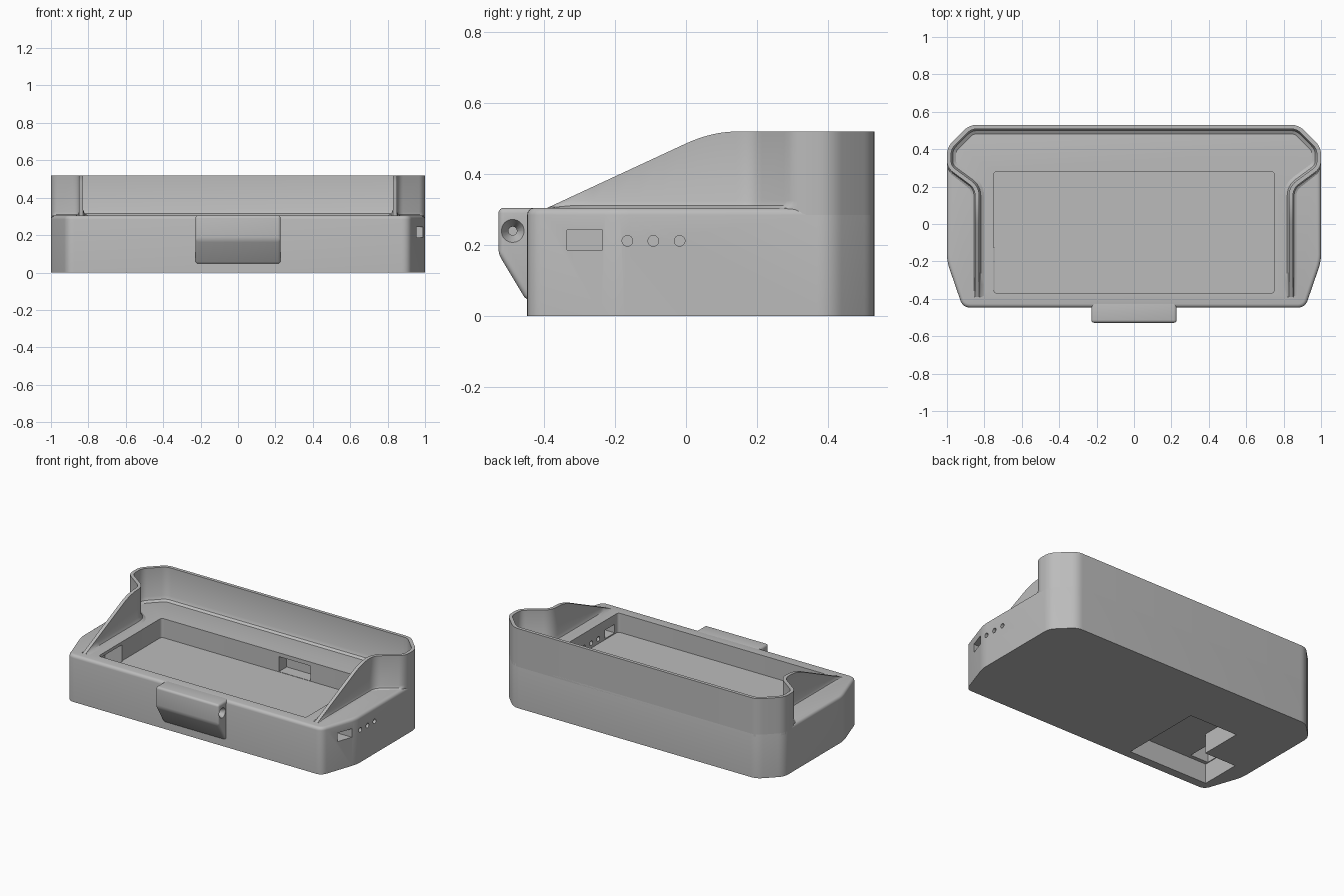
import bpy, bmesh, math
from mathutils import Vector, Matrix

cube = bpy.data.objects.get("Cube")
if cube:
    bpy.data.objects.remove(cube, do_unlink=True)

grey = bpy.data.materials.new("light_grey")
grey.use_nodes = True
grey.diffuse_color = (0.5, 0.5, 0.5, 1)
grey.node_tree.nodes["Principled BSDF"].inputs["Base Color"].default_value = (0.5, 0.5, 0.5, 1)

DECK, TOP, FLOOR = 0.305, 0.52, 0.18


def make_object(name, bm):
    bmesh.ops.recalc_face_normals(bm, faces=bm.faces)
    me = bpy.data.meshes.new(name)
    bm.to_mesh(me)
    bm.free()
    me.materials.append(grey)
    ob = bpy.data.objects.new(name, me)
    bpy.context.collection.objects.link(ob)
    return ob


def mirrored(half):
    """Right half, front to back, followed by its mirror image."""
    return half + [(-x, y) for x, y in reversed(half)]


def rounded(points, d, closed, steps=6):
    """Replace each corner by a short curve."""
    pts = [Vector(p) for p in points]
    out = []
    for i, p in enumerate(pts):
        if not closed and i in (0, len(pts) - 1):
            out.append(p)
            continue
        a = p + (pts[i - 1] - p).normalized() * d
        b = p + (pts[(i + 1) % len(pts)] - p).normalized() * d
        for k in range(steps + 1):
            t = k / steps
            out.append(a * (1 - t) ** 2 + p * 2 * t * (1 - t) + b * t * t)
    return out


def normals(pts, closed):
    """Outward mitred normals along a counter-clockwise path."""
    n, out = len(pts), []
    for i, p in enumerate(pts):
        before = pts[i - 1] if closed or i else p
        after = pts[(i + 1) % n] if closed or i < n - 1 else p
        sides = [Vector((v.y, -v.x)).normalized() for v in (p - before, after - p) if v.length > 1e-6]
        m = sum(sides, Vector((0, 0))).normalized()
        out.append(m / max(m.dot(sides[0]), 0.5))
    return out


def loft(name, rings, loop):
    """Skin a list of rings; loop says each ring is closed. Ends are capped."""
    bm = bmesh.new()
    vs = [[bm.verts.new(p) for p in ring] for ring in rings]
    n = len(vs[0])
    for a, b in zip(vs, vs[1:]):
        for i in range(n if loop else n - 1):
            j = (i + 1) % n
            bm.faces.new((a[i], a[j], b[j], b[i]))
    bm.faces.new(vs[0])
    bm.faces.new(vs[-1])
    return make_object(name, bm)


def prism(name, pts, z0, z1):
    return loft(name, [[(p[0], p[1], z) for p in pts] for z in (z0, z1)], True)


def box(x0, x1, y0, y1, z0, z1):
    return prism("cutter", [(x0, y0), (x1, y0), (x1, y1), (x0, y1)], z0, z1)


def cone(x0, x1, y, z, r0, r1):
    """Round cutter lying along x."""
    bm = bmesh.new()
    place = Matrix.Translation(((x0 + x1) / 2, y, z)) @ Matrix.Rotation(math.pi / 2, 4, "Y")
    bmesh.ops.create_cone(bm, cap_ends=True, segments=32, radius1=r0, radius2=r1,
                          depth=x1 - x0, matrix=place)
    return make_object("cutter", bm)


def finish(ob, cutters=()):
    """Cut, bake the modifiers and smooth the curved faces."""
    for c in cutters:
        m = ob.modifiers.new("cut", "BOOLEAN")
        m.operation, m.solver, m.object = "DIFFERENCE", "EXACT", c
    bpy.context.view_layer.update()
    dg = bpy.context.evaluated_depsgraph_get()
    me = bpy.data.meshes.new_from_object(ob.evaluated_get(dg))
    ob.modifiers.clear()
    ob.data = me
    for c in cutters:
        bpy.data.objects.remove(c, do_unlink=True)
    bpy.ops.object.select_all(action="DESELECT")
    ob.select_set(True)
    bpy.context.view_layer.objects.active = ob
    bpy.ops.object.shade_smooth_by_angle(angle=math.radians(32))


# Lower body with a rounded upper edge
outline = rounded(mirrored([(0.915, -0.447), (1, -0.2), (1, 0.41), (0.88, 0.53)]), 0.04, True)
out_n = normals(outline, True)
R = 0.02
levels = [(0, 0)] + [(R * (1 - math.cos(a)), DECK - R + R * math.sin(a))
                     for a in (k * math.pi / 8 for k in range(5))]
body = loft("lower_body", [[(*(p - n * inset), z) for p, n in zip(outline, out_n)]
                           for inset, z in levels], True)

# Tray pocket, side ports, cable ways and underside recess
tray = rounded(mirrored([(0.75, -0.37), (0.75, 0.28)]), 0.02, True)
cuts = [prism("cutter", tray, FLOOR, 0.4),
        box(0.7, 1.1, -0.335, -0.235, 0.187, 0.243),
        box(0.1, 0.33, 0.25, 0.36, FLOOR + 0.002, 0.28),
        prism("cutter", [(-0.3, -0.39), (-0.3, 0.165), (-0.65, 0.165), (-0.65, -0.12),
                         (-0.88, -0.12), (-0.88, -0.39)], -0.1, 0.13),
        box(-0.875, -0.745, -0.365, -0.125, 0.1, 0.285)]
cuts += [cone(0.7, 1.1, y, 0.212, 0.015, 0.015) for y in (-0.165, -0.092, -0.018)]
finish(body, cuts)


# Raised wall: sloping sides that sweep out into a wide back
def wall_top(y):
    slope, span = 0.464, 0.146
    if y < 0:
        return TOP - slope * span / 2 + slope * y
    return TOP - slope * max(span - y, 0) ** 2 / (2 * span)


front = [Vector((0.85, -0.39 + 0.39 * k / 6)) for k in range(6)]
front += [Vector((0.85, 0.14 * k / 7)) for k in range(8)]
back = rounded([(0.85, 0.14), (0.85, 0.19), (1, 0.30), (1, 0.41), (0.88, 0.53), (0, 0.53)], 0.04, False)
half = front + back[1:-1]
path = half + [Vector((-p.x, p.y)) for p in reversed(half)]
rings = []
for p, n in zip(path, normals(path, False)):
    top = max(wall_top(p.y), DECK - 0.001)
    foot = 0 if p.y > 0.3 else min(0.02, (1 - abs(p.x)) * 0.5)
    section = [(0, 0.27), (foot, 0.304), (foot * 0.3, 0.311), (0, 0.325), (0, TOP),
               (-0.022, TOP), (-0.022, 0.335), (-0.031, 0.315), (-0.05, 0.304), (-0.022, 0.27)]
    rings.append([(*(p + n * o), top if z == TOP else min(z, top)) for o, z in section])
finish(loft("raised_wall", rings, True))

# Front latch block with a countersunk pin hole
side = [(-0.41, 0.045), (-0.45, 0.045), (-0.528, 0.175), (-0.528, DECK), (-0.41, DECK)]
latch = loft("front_latch", [[(x, y, z) for y, z in side] for x in (-0.228, 0.228)], True)
bevel = latch.modifiers.new("round", "BEVEL")
bevel.width, bevel.segments, bevel.limit_method = 0.015, 4, "ANGLE"
finish(latch, [cone(0.19, 0.235, -0.488, 0.24, 0.012, 0.036),
               cone(-0.1, 0.2, -0.488, 0.24, 0.012, 0.012)])
